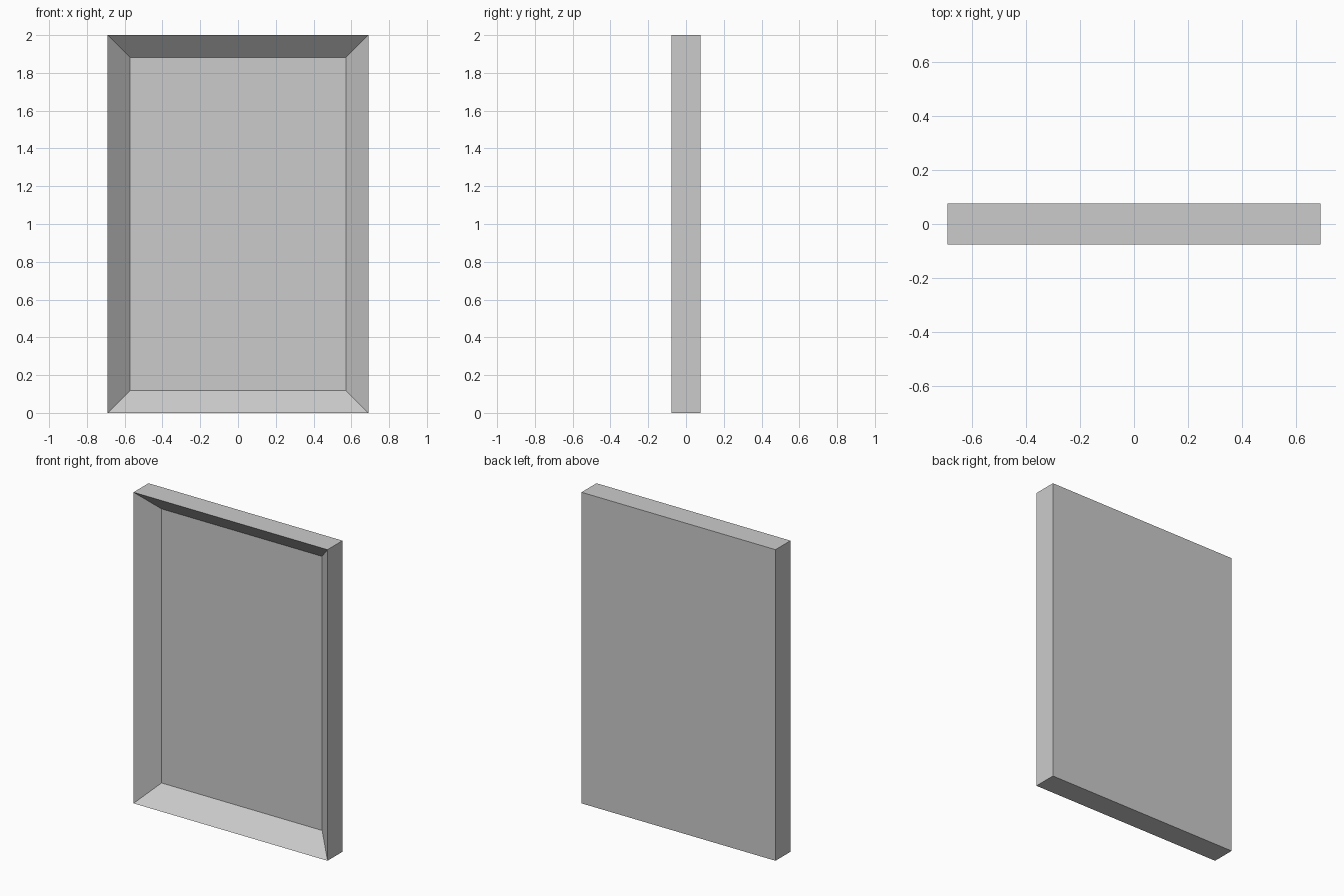
import bpy, bmesh
from mathutils import Vector

if "Cube" in bpy.data.objects:
    bpy.data.objects.remove(bpy.data.objects["Cube"])

WIDTH, DEPTH, HEIGHT = 1.38, 0.152, 2.0
BEVEL, RECESS = 0.119, 0.115

# Solid slab standing on the ground
bm = bmesh.new()
bmesh.ops.create_cube(bm, size=1)
for v in bm.verts:
    v.co = Vector((v.co.x * WIDTH, v.co.y * DEPTH, (v.co.z + 0.5) * HEIGHT))

# Front face inset and pushed back, giving four sloping sides and a flat panel
bm.normal_update()
front = min(bm.faces, key=lambda f: f.calc_center_median().y)
bmesh.ops.inset_region(bm, faces=[front], thickness=BEVEL, use_even_offset=True)
for v in front.verts:
    v.co.y += RECESS

bmesh.ops.recalc_face_normals(bm, faces=bm.faces)
mesh = bpy.data.meshes.new("recessed_panel")
bm.to_mesh(mesh)
bm.free()
bpy.context.collection.objects.link(bpy.data.objects.new("recessed_panel", mesh))
